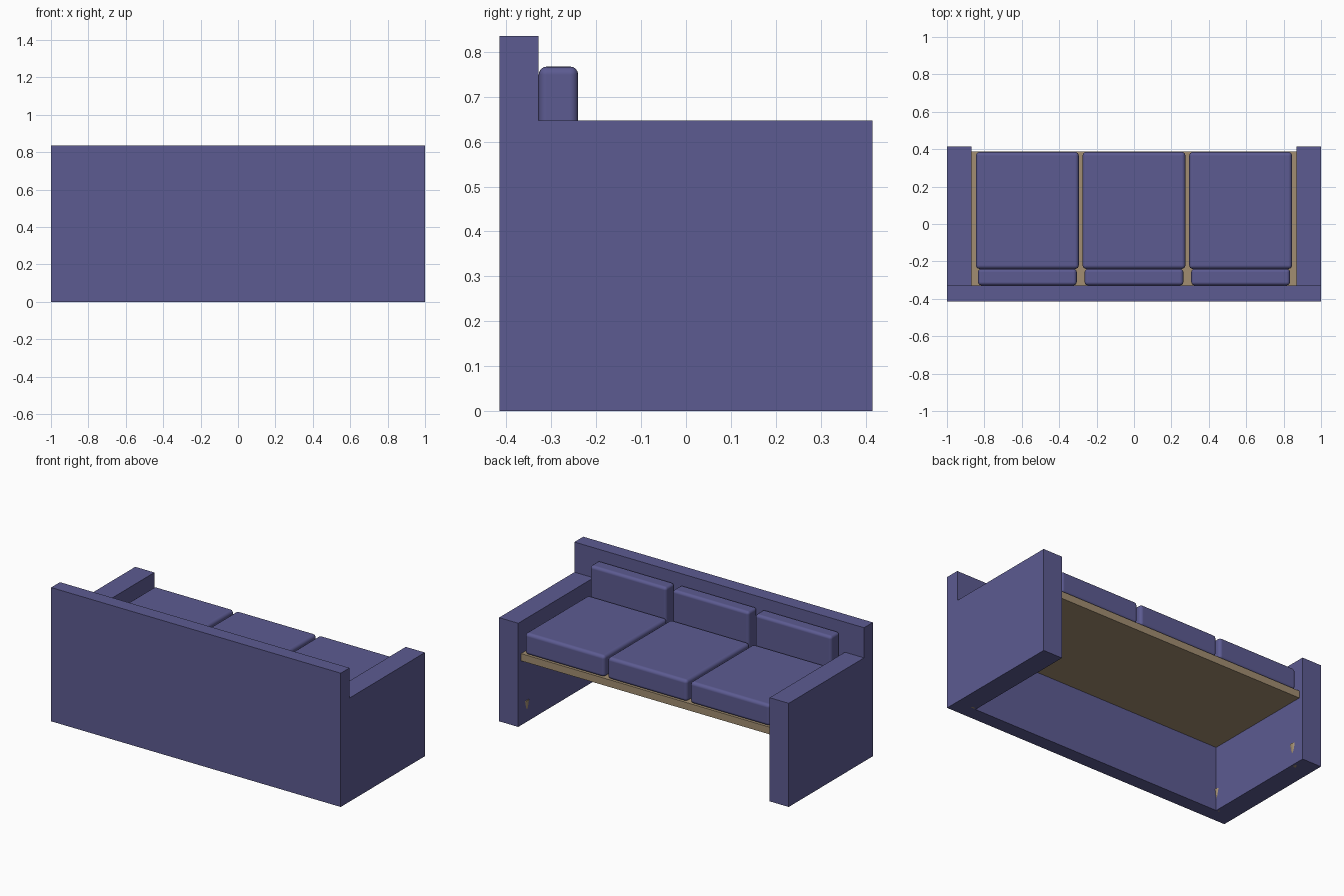
import bpy
import bmesh
from mathutils import Matrix, Vector

cube = bpy.data.objects.get("Cube")
if cube:
    bpy.data.objects.remove(cube, do_unlink=True)


def make_material(name, colour):
    mat = bpy.data.materials.new(name)
    mat.use_nodes = True
    mat.diffuse_color = colour
    mat.node_tree.nodes["Principled BSDF"].inputs["Base Color"].default_value = colour
    return mat


fabric = make_material("blue fabric", (0.107, 0.104, 0.285, 1))
wood = make_material("tan wood", (0.36, 0.27, 0.165, 1))


def add_object(name, bm, mat):
    mesh = bpy.data.meshes.new(name)
    bm.to_mesh(mesh)
    bm.free()
    mesh.materials.append(mat)
    obj = bpy.data.objects.new(name, mesh)
    bpy.context.collection.objects.link(obj)
    return obj


def box(name, low, high, mat, radius=0):
    """Box between two corners, optionally with soft rounded edges."""
    low, high = Vector(low), Vector(high)
    bm = bmesh.new()
    bmesh.ops.create_cube(bm, size=1)
    bmesh.ops.scale(bm, vec=high - low, verts=bm.verts)
    bmesh.ops.translate(bm, vec=(low + high) / 2, verts=bm.verts)
    obj = add_object(name, bm, mat)
    if radius:
        bevel = obj.modifiers.new("soft edges", "BEVEL")
        bevel.width = radius
        bevel.segments = 4
        for face in obj.data.polygons:
            face.use_smooth = True
        bevel.harden_normals = True
    return obj


WALL_Y = -0.328   # inner face of the backrest
ARM_X = 0.868     # inner face of the arms
BOARD_TOP = 0.447

# Backrest and seat board
box("backrest", (-1, -0.415, 0), (1, WALL_Y, 0.835), fabric)
box("seat_board", (-ARM_X, WALL_Y, 0.402), (ARM_X, 0.387, BOARD_TOP), wood)

# Arms, with tapered feet barely showing through their inner faces
for side, label in ((-1, "right"), (1, "left")):
    x_low, x_high = sorted((side * ARM_X, side))
    box(label + "_arm", (x_low, WALL_Y, 0), (x_high, 0.415, 0.647), fabric)
    for y, place in ((-0.328, "front"), (0.328, "back")):
        bm = bmesh.new()
        bmesh.ops.create_cone(bm, cap_ends=True, segments=16, radius1=0.012,
                              radius2=0.03, depth=0.135,
                              matrix=Matrix.Translation((side * 0.89, y, 0.0675)))
        add_object(f"{label}_{place}_foot", bm, wood)

# Three seat cushions with upright cushions behind them
for i, label in enumerate(("right", "middle", "left")):
    x = (i - 1) * 0.57
    box(label + "_seat_cushion", (x - 0.275, -0.24, BOARD_TOP),
        (x + 0.275, 0.385, 0.582), fabric, 0.02)
    box(label + "_back_cushion", (x - 0.264, WALL_Y, BOARD_TOP),
        (x + 0.264, -0.24, 0.767), fabric, 0.018)
